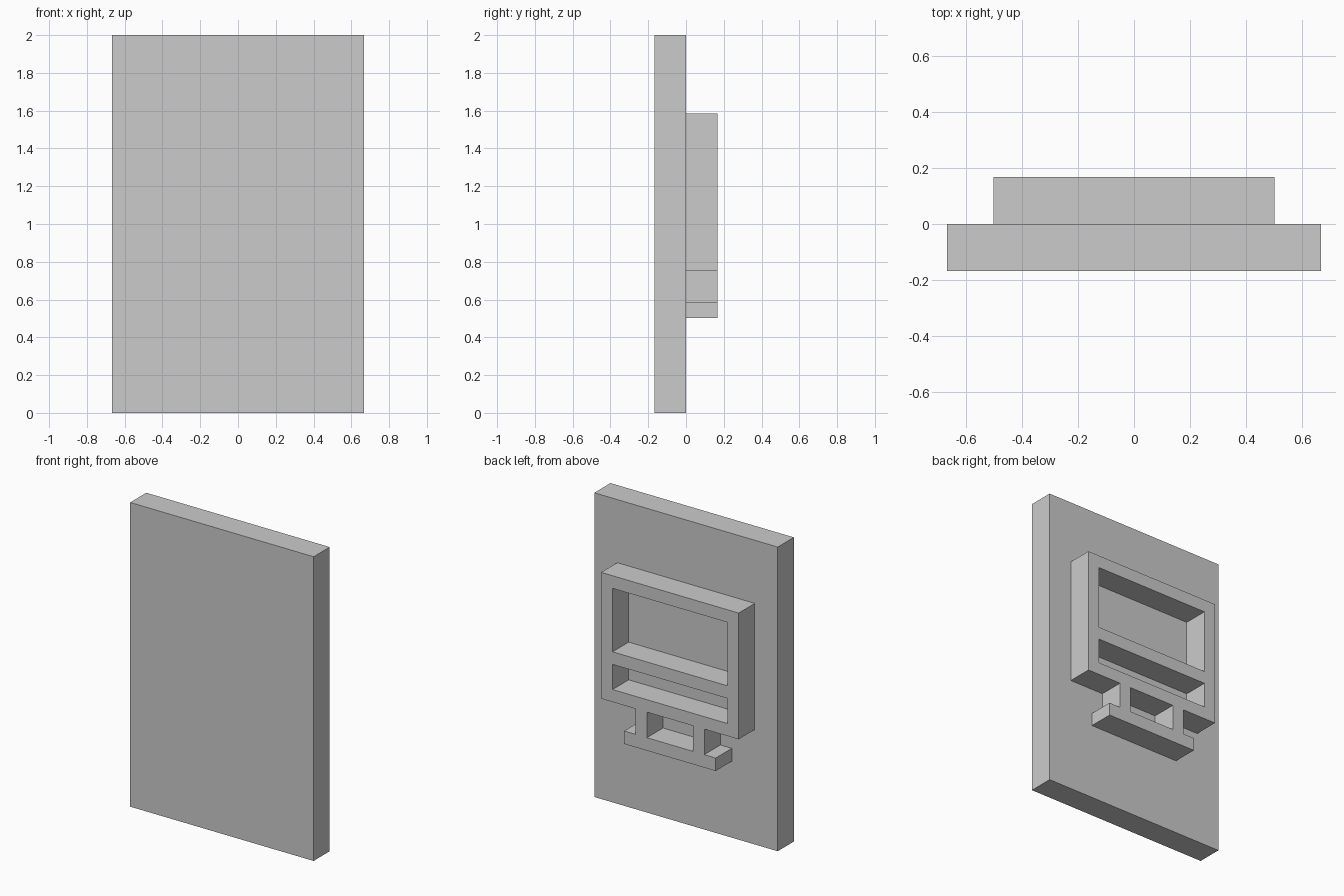
import bpy
from math import radians

if "Cube" in bpy.data.objects:
    bpy.data.objects.remove(bpy.data.objects["Cube"])

DEPTH = 0.167  # thickness of both the panel and the raised emblem


def rect(half_width, z0, z1):
    return [(-half_width, z0), (half_width, z0), (half_width, z1), (-half_width, z1)]


def mirrored(right_side):
    # right half of an outline, bottom to top, closed by its mirror image
    return right_side + [(-x, z) for x, z in reversed(right_side)]


def extruded_profile(name, loops, y0, y1):
    # first loop is the outline, the others are cut out of it
    curve = bpy.data.curves.new(name, 'CURVE')
    curve.dimensions = '2D'
    curve.fill_mode = 'BOTH'
    curve.extrude = (y1 - y0) / 2
    for loop in loops:
        spline = curve.splines.new('POLY')
        spline.points.add(len(loop) - 1)
        for point, (x, z) in zip(spline.points, loop):
            point.co = (x, z, 0, 1)
        spline.use_cyclic_u = True
    obj = bpy.data.objects.new(name, curve)
    obj.location.y = (y0 + y1) / 2
    obj.rotation_euler.x = radians(90)
    bpy.context.collection.objects.link(obj)
    bpy.ops.object.select_all(action='DESELECT')
    obj.select_set(True)
    bpy.context.view_layer.objects.active = obj
    bpy.ops.object.convert(target='MESH')
    bpy.ops.object.shade_flat()


# Backing panel
extruded_profile("back_panel", [rect(0.667, 0, 2)], -DEPTH, 0)

# Raised monitor emblem: foot, two-legged stand and frame in one outline
outline = mirrored([
    (0.333, 0.502), (0.333, 0.587), (0.25, 0.587),
    (0.25, 0.755), (0.5, 0.755), (0.5, 1.585),
])
screen = rect(0.417, 1.085, 1.502)
lower_slot = rect(0.417, 0.837, 1.002)
stand_gap = rect(0.167, 0.587, 0.755)
extruded_profile("monitor_emblem", [outline, screen, lower_slot, stand_gap], 0, DEPTH)
